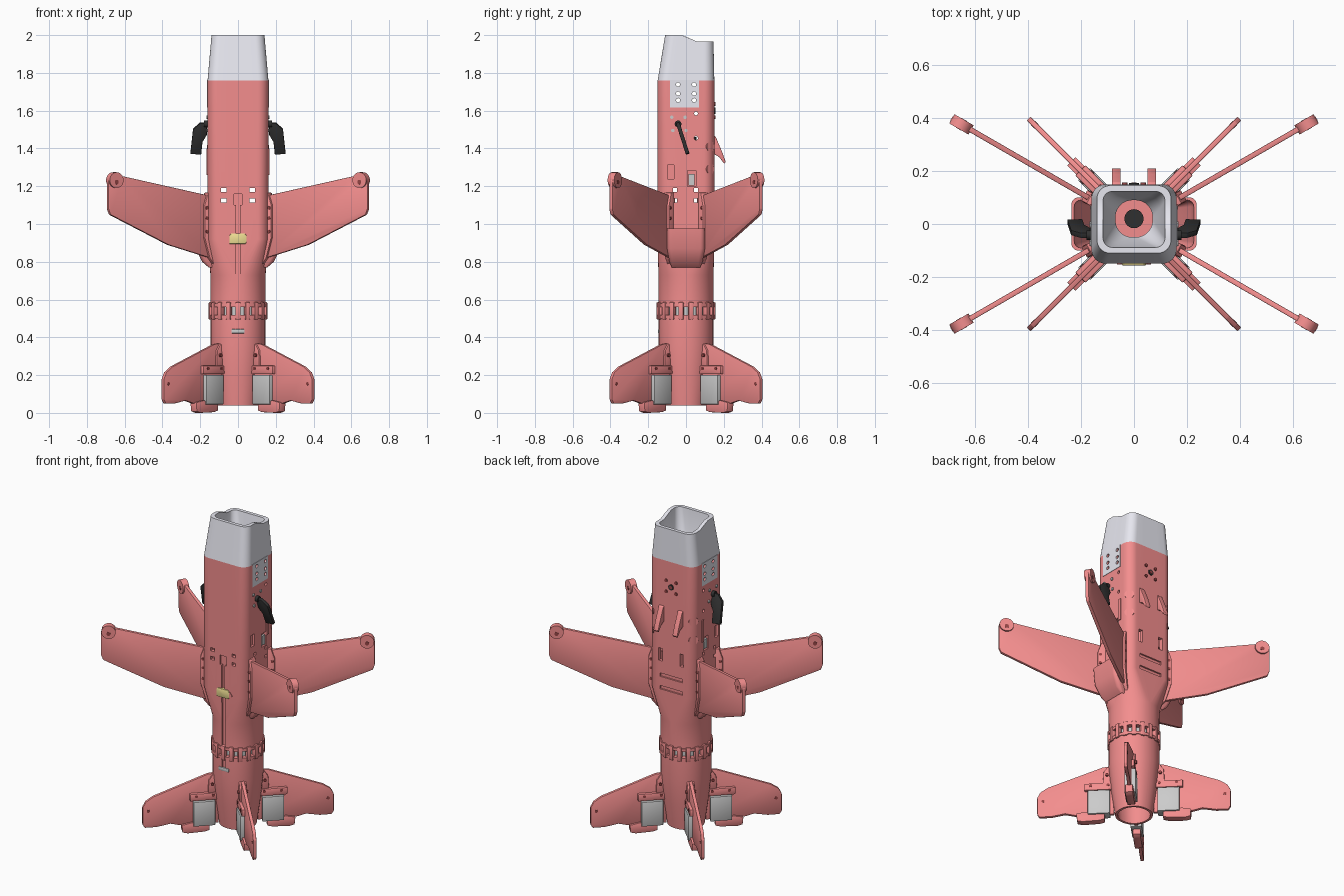
import bpy, bmesh
from math import sin, cos, pi, radians
from mathutils import Matrix, Vector

if "Cube" in bpy.data.objects:
    bpy.data.objects.remove(bpy.data.objects["Cube"])

def material(name, r, g, b):
    m = bpy.data.materials.new(name)
    m.diffuse_color = (r, g, b, 1)
    m.use_nodes = True
    m.node_tree.nodes["Principled BSDF"].inputs["Base Color"].default_value = m.diffuse_color
    return m

RED = material("red", 0.9, 0.27, 0.27)
SILVER = material("silver", 0.8, 0.8, 0.87)
GREY = material("grey", 0.55, 0.55, 0.55)
BLACK = material("black", 0.03, 0.03, 0.03)
DARK = material("dark_red", 0.3, 0.06, 0.06)
YELLOW = material("yellow", 0.88, 0.75, 0.3)
I = Matrix.Identity(4)

def finish(name, bm, mat, M=I, bevel=0):
    bmesh.ops.recalc_face_normals(bm, faces=bm.faces)
    if bevel:
        bmesh.ops.bevel(bm, geom=bm.edges[:], offset=bevel, segments=2, affect='EDGES', profile=0.5)
    bmesh.ops.transform(bm, matrix=M, verts=bm.verts)
    me = bpy.data.meshes.new(name)
    bm.to_mesh(me)
    bm.free()
    ob = bpy.data.objects.new(name, me)
    bpy.context.collection.objects.link(ob)
    if mat:
        me.materials.append(mat)
    return ob

def add_box(bm, c, s):
    bmesh.ops.create_cube(bm, size=1, matrix=Matrix.Translation(c) @ Matrix.Diagonal((*s, 1)))

def add_cyl(bm, c, r, d, axis='Y', seg=24):
    R = {'X': Matrix.Rotation(pi / 2, 4, 'Y'), 'Y': Matrix.Rotation(pi / 2, 4, 'X'), 'Z': I}[axis]
    bmesh.ops.create_cone(bm, cap_ends=True, segments=seg, radius1=r, radius2=r, depth=d,
                          matrix=Matrix.Translation(c) @ R)

def box(name, c, s, mat, M=I, bevel=0):
    bm = bmesh.new()
    add_box(bm, c, s)
    return finish(name, bm, mat, M, bevel)

def cyls(name, centres, r, d, mat, axis='Y', M=I):
    bm = bmesh.new()
    for c in centres:
        add_cyl(bm, c, r, d, axis)
    return finish(name, bm, mat, M)

def prism(name, pts, t, mat, M=I, bevel=0):
    """Profile in the local XZ plane, thickened along Y."""
    bm = bmesh.new()
    f = bm.faces.new([bm.verts.new((x, -t / 2, z)) for x, z in pts])
    ext = bmesh.ops.extrude_face_region(bm, geom=[f])
    bmesh.ops.translate(bm, vec=(0, t, 0), verts=[v for v in ext['geom'] if isinstance(v, bmesh.types.BMVert)])
    return finish(name, bm, mat, M, bevel)

def section(z, cx, cy, hx, hy, r, k=10, m=4):
    pts = []
    for q, (sx, sy) in enumerate(((1, 1), (-1, 1), (-1, -1), (1, -1))):
        for i in range(k + 1):
            a = (q + i / k) * pi / 2
            pts.append(Vector((cx + sx * (hx - r) + r * cos(a), cy + sy * (hy - r) + r * sin(a), z)))
    out = []   # extra points along the flat sides
    for i, p in enumerate(pts):
        out.append(p)
        n = pts[(i + 1) % len(pts)]
        if i % (k + 1) == k and (n - p).length > 0.01:
            out += [p.lerp(n, j / m) for j in range(1, m)]
        elif i % (k + 1) == k:
            out += [p.lerp(n, j / m) for j in range(1, m)] if r < min(hx, hy) else []
    return out

def shell(name, secs, mat, zfun=None):
    """Hollow loft: outer sections up, inner sections down, closed in a loop."""
    bm = bmesh.new()
    eps = [(z, cx, cy, hx, hy, min(r, min(hx, hy) - 0.006)) for z, cx, cy, hx, hy, r in secs]
    rings = [[bm.verts.new(zfun(p) if zfun else p) for p in section(*s)] for s in eps]
    for a, b in zip(rings, rings[1:] + rings[:1]):
        n = len(a)
        for i in range(n):
            bm.faces.new((a[i], a[(i + 1) % n], b[(i + 1) % n], b[i]))
    return finish(name, bm, mat)

def rnd(z, r, cy=0):
    return (z, 0, cy, r, r, r)

# Fuselage, nose and tail tubes
fuselage = shell("fuselage", [rnd(.575, .145), rnd(.73, .146), (.92, 0, 0, .161, .15, .055),
    (1.76, 0, 0, .161, .15, .055), (1.76, 0, 0, .136, .125, .035), (.92, 0, 0, .136, .125, .035),
    rnd(.73, .122), rnd(.575, .122)], RED)

def nose_step(p):
    if p.z < 1.95:
        return p
    t = min(max((p.y + .03) / .1, 0), 1)
    return Vector((p.x, p.y, p.z - .035 * t * t * (3 - 2 * t)))

nose = shell("nose", [(1.76, 0, 0, .161, .15, .055), (2, 0, .0175, .14, .128, .05),
    (2, 0, .0175, .117, .106, .035), (1.86, 0, .015, .1, .09, .045), rnd(1.775, .07, .02)], SILVER, nose_step)
tail = shell("tail_tube", [rnd(.04, .107), rnd(.2, .13), rnd(.36, .145), rnd(.515, .145),
    rnd(.515, .122), rnd(.36, .122), rnd(.04, .092)], RED)
tabs_on_nose = [box("nose_tab", (s * .1605, -.008, 1.69), (.006, .155, .145), SILVER) for s in (1, -1)]

# Cutter for slots, holes and grooves
cb = bmesh.new()
for s in (1, -1):
    for z in (1.18, 1.125):
        add_box(cb, (s * .075, -.145, z), (.028, .07, .02))
        for y in (-.058, .053):
            add_box(cb, (s * .15, y, z), (.07, .02, .02))
    for y in (-.042, .043):
        for z in (1.738, 1.69, 1.655):
            add_cyl(cb, (s * .15, y, z), .011, .07, 'X', 16)
    for z in (1.585, 1.455):
        add_cyl(cb, (s * .15, .053, z), .01, .07, 'X', 16)
    add_box(cb, (s * .16, -.08, 1.275), (.03, .035, .075))
    add_box(cb, (s * .16, .03, 1.24), (.03, .045, .085))
    add_box(cb, (s * .075, .145, 1.15), (.028, .07, .08))
for z in (1.02, .94):
    add_box(cb, (0, .155, z), (.16, .03, .022))
add_box(cb, (0, -.158, .79), (.022, .04, .72))
add_box(cb, (0, -.155, 1.13), (.045, .034, .06))
cutter = finish("cutter", cb, None)
cutter.hide_render = True
cutter.hide_viewport = False
for ob in [fuselage, tail] + tabs_on_nose:
    md = ob.modifiers.new("cut", 'BOOLEAN')
    md.operation, md.object, md.solver = 'DIFFERENCE', cutter, 'EXACT'
    md.use_self = True
    bpy.context.view_layer.objects.active = ob
    bpy.ops.object.modifier_apply(modifier="cut")
bpy.data.objects.remove(cutter)

# Coupling ring with clamp tabs
shell("coupling_band", [rnd(.49, .118), rnd(.61, .118), rnd(.61, .112), rnd(.49, .112)], GREY)
for z in (.5, .56):
    shell("coupling_flange", [rnd(z, .151), rnd(z + .018, .151), rnd(z + .018, .12), rnd(z, .12)], RED)
for i in range(18):
    box("coupling_tab", (.141, 0, .54), (.03, .027, .092), RED, Matrix.Rotation(i * pi / 9 + pi / 18, 4, 'Z'), .005)

# Main wings, radial at 30 degrees
for deg in (30, 150, 210, 330):
    M = Matrix.Rotation(radians(deg), 4, 'Z')
    prism("wing", [(.155, 1.145), (.71, 1.253), (.78, 1.25), (.797, 1.23), (.797, 1.08), (.785, 1.05), (.757, 1.037),
                   (.43, .89), (.155, .815)], .02, RED, M, .003)
    prism("wing_root", [(.155, 1.17), (.195, 1.165), (.217, 1.1), (.217, .93), (.185, .82), (.155, .78)],
          .046, RED, M, .004)
    cyls("wing_root_bolts", [(.202, 0, z) for z in (1.085, 1.03, .96)], .009, .05, DARK, M=M)
    cyls("wing_tip_pod", [(.753, 0, 1.232)], .042, .04, RED, M=M)
    cyls("wing_tip_pin", [(.753, 0, 1.222)], .012, .042, DARK, M=M)

# Tail fins with servos, radial at 45 degrees
for deg in (45, 135, 225, 315):
    M = Matrix.Rotation(radians(deg), 4, 'Z')
    prism("tail_fin", [(.125, .37), (.18, .365), (.5, .245), (.545, .215), (.563, .18), (.563, .07), (.55, .05),
                       (.48, .05), (.4, .065), (.34, .05), (.115, .05)], .02, RED, M, .003)
    prism("tail_fin_lug", [(.125, .37), (.15, .365), (.175, .33), (.18, .25), (.11, .25)], .042, RED, M, .004)
    box("servo_clamp", (.205, 0, .228), (.165, .056, .046), RED, M, .006)
    box("servo", (.203, 0, .123), (.128, .066, .156), GREY, M, .004)
    prism("fin_hinge", [(.17, .012), (.2, .004), (.3, 0), (.33, .008), (.335, .055), (.28, .066), (.17, .05)],
          .045, RED, M, .003)
    cyls("fin_bolts", [(.155, 0, .305), (.15, 0, .235), (.25, 0, .235)], .009, .06, DARK, M=M)
    cyls("fin_tip_pin", [(.53, 0, .155)], .009, .022, DARK, M=M)

# Side parts: scoops, canards, corner bosses, bolts
def span(z, x0, x1, hy, s):
    return (z, s * (x0 + x1) / 2, 0, (x1 - x0) / 2, hy, min(.025, (x1 - x0) * .45))

for s in (1, -1):
    shell("side_scoop", [span(.77, .125, .155, .075, s), span(.8, .13, .19, .088, s), span(.87, .14, .225, .1, s),
        span(.975, .14, .236, .1, s), span(.975, .15, .226, .09, s), span(.87, .15, .213, .09, s),
        span(.8, .135, .165, .07, s)], RED)
    T = Matrix.Translation((0, -.018, 1.455)) @ Matrix.Rotation(.31, 4, 'X')
    prism("canard", [(s * x, z) for x, z in ((.165, .085), (.2, .085), (.238, .05), (.252, -.085), (.195, -.09),
                                             (.188, -.02), (.165, .02))], .02, BLACK, T, .002)
    cyls("canard_hub", [(s * .165, -.042, 1.53)], .018, .03, BLACK, 'X')
    cyls("side_bolts", [(s * .16, y, z) for y, z in ((-.075, 1.565), (-.005, 1.565), (-.07, 1.495), (0, 1.495))],
         .009, .016, GREY, 'X')
    box("slot_insert", (s * .153, .03, 1.235), (.012, .032, .06), GREY)
    box("side_rail", (s * .16, .065, 1.33), (.012, .02, .14), RED)
    for z in (1.41, 1.29):
        cyls("corner_boss", [(.183, 0, z)], .028, .025, RED, 'X', Matrix.Rotation(pi / 2 - s * radians(48), 4, 'Z'))
    # rear hooks, swept downward
    H = Matrix.Translation((s * .067, 0, 0)) @ Matrix.Rotation(pi / 2, 4, 'Z')
    prism("rear_hook", [(.14, 1.475), (.158, 1.46), (.175, 1.42), (.19, 1.385), (.21, 1.33), (.203, 1.318),
                        (.175, 1.355), (.14, 1.375)], .033, RED, H, .002)

# Rear fastener cluster
cyls("rear_bolts", [(0, .15, 1.6)] + [(x, .15, 1.6 + z) for x in (-.035, .035) for z in (-.035, .035)],
     .01, .012, DARK)
cyls("rear_centre_bolt", [(0, .15, 1.6)], .018, .01, BLACK)

# Front window, lower port, inner bulkhead and camera
prism("front_window", [(-.045, .895), (.04, .895), (.045, .905), (.045, .94), (.035, .95), (-.035, .95), (-.045, .94)],
      .02, YELLOW, Matrix.Translation((0, -.146, 0)), .002)
prism("window_frame", [(-.065, .92), (-.05, .9), (.05, .9), (.065, .92), (.05, .94), (-.05, .94)],
      .016, RED, Matrix.Translation((0, -.145, 0)))
box("lower_port", (0, -.138, .432), (.07, .02, .022), GREY, bevel=.004)
box("bulkhead", (0, 0, 1.4), (.275, .252, .012), RED)
cyls("camera", [(0, .02, 1.43)], .036, .06, BLACK, 'Z')

# Smooth shading with crisp edges
for ob in bpy.data.objects:
    ob.select_set(True)
bpy.context.view_layer.objects.active = fuselage
bpy.ops.object.shade_smooth_by_angle(angle=radians(32))
